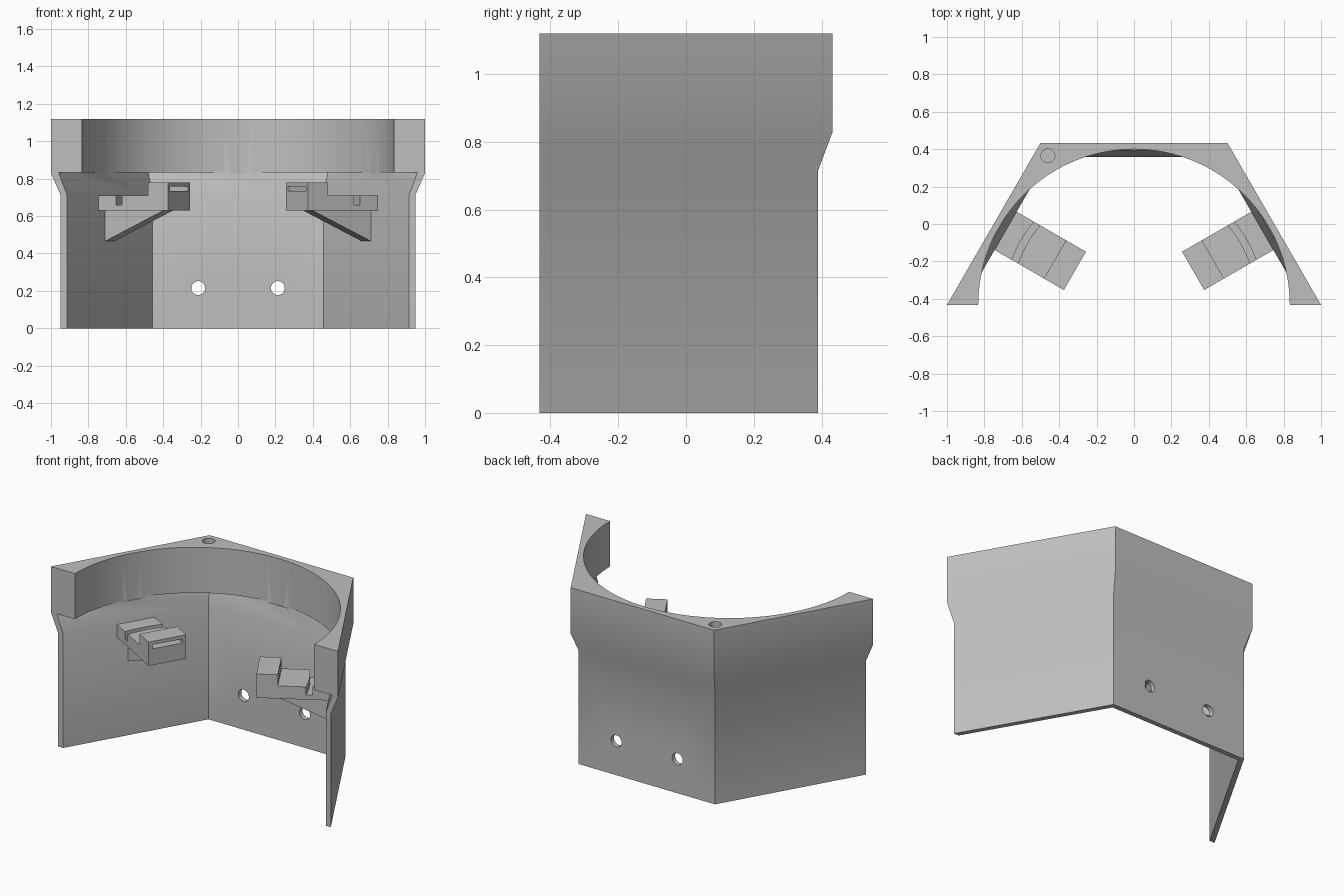
import bpy, bmesh, math
from mathutils import Vector

if "Cube" in bpy.data.objects:
    bpy.data.objects.remove(bpy.data.objects["Cube"])

CY = -0.433                      # centre of the hexagon and ring
grey = bpy.data.materials.new("plain_grey")
grey.diffuse_color = (0.52, 0.52, 0.52, 1)
grey.use_nodes = True
grey.node_tree.nodes["Principled BSDF"].inputs["Base Color"].default_value = grey.diffuse_color


def loft(name, rings):
    """Solid through equal-length rings of points, capped at both ends."""
    bm = bmesh.new()
    vs = [[bm.verts.new(p) for p in r] for r in rings]
    n = len(vs[0])
    for a, b in zip(vs, vs[1:]):
        for i in range(n):
            j = (i + 1) % n
            bm.faces.new((a[i], a[j], b[j], b[i]))
    bm.faces.new(vs[0][::-1])
    bm.faces.new(vs[-1])
    bmesh.ops.recalc_face_normals(bm, faces=bm.faces)
    me = bpy.data.meshes.new(name)
    bm.to_mesh(me)
    bm.free()
    me.materials.append(grey)
    ob = bpy.data.objects.new(name, me)
    bpy.context.collection.objects.link(ob)
    return ob


def cut(ob, cutter):
    """Subtract the cutter, then delete it."""
    m = ob.modifiers.new("cut", 'BOOLEAN')
    m.operation, m.solver, m.object = 'DIFFERENCE', 'EXACT', cutter
    bpy.context.view_layer.update()
    dg = bpy.context.evaluated_depsgraph_get()
    me = bpy.data.meshes.new_from_object(ob.evaluated_get(dg))
    ob.modifiers.clear()
    ob.data = me
    bpy.data.objects.remove(cutter)


def polar(r, deg, z):
    a = math.radians(deg)
    return Vector((r * math.cos(a), CY + r * math.sin(a), z))


def hexagon(r, z, count):
    return [polar(r, 60 * i, z) for i in range(count)]


def circle(r, n):
    return [(r * math.cos(2 * math.pi * i / n), r * math.sin(2 * math.pi * i / n)) for i in range(n)]


# Half-hexagon shell with flared rim
shell = loft("shell", [hexagon(r, z, 4) for r, z in
                       ((0.95, 0), (0.95, 0.715), (1, 0.83), (1, 1.12))])
# Hexagonal cavity below, round opening above
cut(shell, loft("cavity", [hexagon(r, z, 6) for r, z in
                           ((0.915, -0.1), (0.915, 0.715), (0.96, 0.833))]))
cut(shell, loft("opening", [[(x, CY + y, z) for x, y in circle(0.833, 128)] for z in (0.826, 1.3)]))
# Blind hole in the rim
cut(shell, loft("rim_hole", [[(x - 0.46, y + 0.365, z) for x, y in circle(0.037, 32)] for z in (1.03, 1.2)]))
# Screw holes through the back wall
for sx in (-1, 1):
    cut(shell, loft("screw_hole", [[(x + sx * 0.213, y, z + 0.215) for x, z in circle(0.037, 32)]
                                   for y in (0.3, 0.5)]))


def bracket(side, deg):
    a = math.radians(deg)

    def place(d, t, z):          # d = distance from centre, t = along the wall
        return (d * math.cos(a) - t * math.sin(a), CY + d * math.sin(a) + t * math.cos(a), z)

    def prism(name, profile, w):
        return loft(name, [[place(d, t, z) for d, z in profile] for t in (-w, w)])

    # Stepped arm
    arm = prism(side + "_arm", [(0.365, 0.63), (0.8, 0.63), (0.8, 0.71), (0.488, 0.71),
                                (0.488, 0.78), (0.365, 0.78)], 0.118)
    # Slot through the raised lip
    cut(arm, prism("slot", [(0.3, 0.733), (0.55, 0.733), (0.55, 0.758), (0.3, 0.758)], 0.095))
    # Curved groove across the arm
    angles = [deg - 16 + 2 * i for i in range(17)]
    cut(arm, loft("groove", [[polar(0.659, g, z) for g in angles] +
                             [polar(0.696, g, z) for g in reversed(angles)] for z in (0.66, 0.8)]))
    # Triangular brace
    brace = prism(side + "_brace", [(0.43, 0.63), (0.8, 0.63), (0.8, 0.462)], 0.05)
    return [arm, brace]


parts = [shell] + bracket("right", 30) + bracket("left", 150)

for ob in parts:
    bpy.ops.object.select_all(action='DESELECT')
    ob.select_set(True)
    bpy.context.view_layer.objects.active = ob
    bpy.ops.object.shade_smooth_by_angle(angle=math.radians(30))
